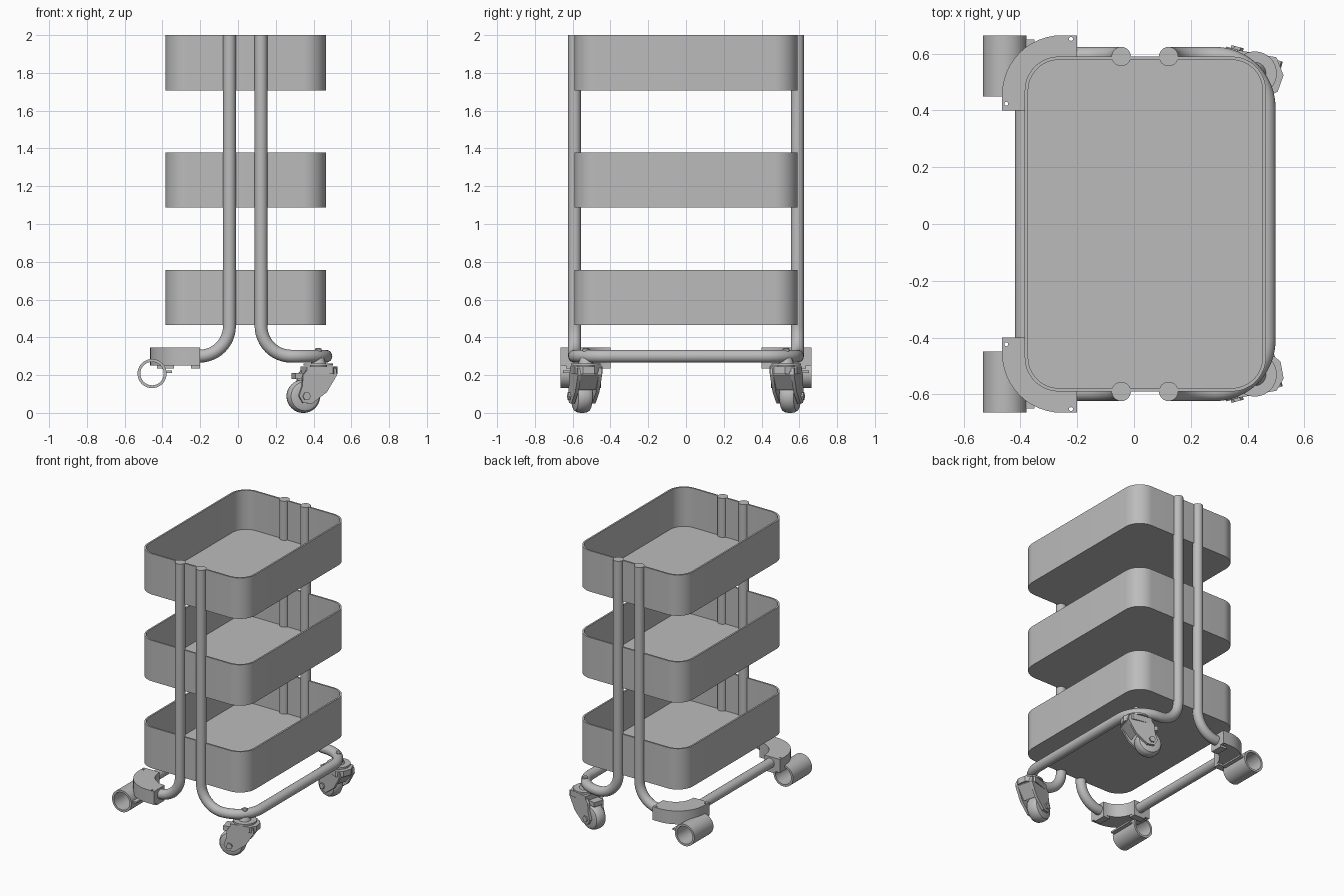
import bpy, bmesh
from math import cos, sin, pi, radians
from mathutils import Matrix, Vector

cube = bpy.data.objects.get("Cube")
if cube:
    bpy.data.objects.remove(cube)

GREY = (0.5, 0.5, 0.5, 1)
metal = bpy.data.materials.new("grey_metal")
metal.use_nodes = True
metal.diffuse_color = GREY
metal.node_tree.nodes["Principled BSDF"].inputs["Base Color"].default_value = GREY

TOP, RAIL_Z, SIDE_Y, TUBE_R = 2.0, 0.30, 0.59, 0.034
UPRIGHT = Matrix.Rotation(pi / 2, 4, 'X')   # turns a flat outline to stand up


def finish(name, bm, matrix=None):
    if matrix is not None:
        bm.transform(matrix)
    bmesh.ops.recalc_face_normals(bm, faces=bm.faces)
    mesh = bpy.data.meshes.new(name)
    bm.to_mesh(mesh)
    bm.free()
    mesh.materials.append(metal)
    obj = bpy.data.objects.new(name, mesh)
    bpy.context.collection.objects.link(obj)
    return obj


def stack(name, loops, cap=True, matrix=None):
    """Bridge rings of equal length; cap the ends, or join last to first."""
    bm = bmesh.new()
    rings = [[bm.verts.new(p) for p in loop] for loop in loops]
    n = len(rings[0])
    pairs = list(zip(rings, rings[1:]))
    if not cap:
        pairs.append((rings[-1], rings[0]))
    for a, b in pairs:
        for i in range(n):
            j = (i + 1) % n
            bm.faces.new((a[i], a[j], b[j], b[i]))
    if cap:
        bm.faces.new(rings[0])
        bm.faces.new(rings[-1])
    return finish(name, bm, matrix)


def prism(name, outline, lo, hi, matrix=None):
    return stack(name, [[(x, y, z) for x, y in outline] for z in (lo, hi)], True, matrix)


def lathe(name, profile, cap=True, matrix=None, n=40):
    loops = [[(r * cos(2 * pi * i / n), r * sin(2 * pi * i / n), h) for i in range(n)]
             for r, h in profile]
    return stack(name, loops, cap, matrix)


def box(name, x, y, z, matrix=None):
    return prism(name, [(x[0], y[0]), (x[1], y[0]), (x[1], y[1]), (x[0], y[1])], *z, matrix)


def arc(cx, cy, r, start, end, n=12):
    return [(cx + r * cos(radians(start + (end - start) * i / n)),
             cy + r * sin(radians(start + (end - start) * i / n))) for i in range(n + 1)]


def rounded_rect(x0, x1, y0, y1, r):
    return (arc(x1 - r, y1 - r, r, 0, 90) + arc(x0 + r, y1 - r, r, 90, 180)
            + arc(x0 + r, y0 + r, r, 180, 270) + arc(x1 - r, y0 + r, r, 270, 360))


def tube(name, corners, radii):
    """Round pipe through right-angled corners with filleted bends."""
    pts = [Vector(p) for p in corners]
    path = [pts[0]]
    for prev, p, nxt, r in zip(pts, pts[1:], pts[2:], radii):
        a, b = (prev - p).normalized(), (nxt - p).normalized()
        centre = p + (a + b) * r
        for i in range(13):
            t = pi / 2 * i / 12
            path.append(centre - b * r * cos(t) - a * r * sin(t))
    path.append(pts[-1])
    # Sweep a ring along the path with a frame carried from point to point
    loops, normal = [], Vector((1, 0, 0))
    for i, p in enumerate(path):
        d = (path[min(i + 1, len(path) - 1)] - path[max(i - 1, 0)]).normalized()
        normal = (normal - d * normal.dot(d)).normalized()
        side = d.cross(normal)
        loops.append([p + (normal * cos(2 * pi * k / 24) + side * sin(2 * pi * k / 24)) * TUBE_R
                      for k in range(24)])
    return stack(name, loops)


# Three open trays
for name, z0, z1 in (("bottom", 0.465, 0.757), ("middle", 1.087, 1.379), ("top", 1.708, TOP)):
    def ring(inset, z):
        outline = rounded_rect(-0.385 + inset, 0.465 - inset,
                               -SIDE_Y + inset, SIDE_Y - inset, 0.12 - inset)
        return [(x, y, z) for x, y in outline]
    stack(name + "_tray", [ring(0, z0), ring(0, z1), ring(0.012, z1), ring(0.012, z0 + 0.012)])

# Two bent tube frames, each with a pair of uprights and a base rail
for name, x_post, x_rail in (("left_frame", 0.122, 0.465), ("right_frame", -0.045, -0.385)):
    tube(name, [(x_post, -SIDE_Y, TOP), (x_post, -SIDE_Y, RAIL_Z), (x_rail, -SIDE_Y, RAIL_Z),
                (x_rail, SIDE_Y, RAIL_Z), (x_post, SIDE_Y, RAIL_Z), (x_post, SIDE_Y, TOP)],
         (0.16, 0.18, 0.18, 0.16))


def bracket(tag, s):
    flip = Matrix.Diagonal((1, s, 1, 1))
    # Corner clamp hugging the bend
    outline = ([(-0.2, 0.665)] + arc(-0.255, 0.455, 0.21, 90, 180)
               + [(-0.465, 0.4), (-0.34, 0.4)] + arc(-0.205, 0.41, 0.135, 180, 90) + [(-0.2, 0.545)])
    clamp = prism(tag + "_corner_clamp", outline, 0.25, 0.345, flip)
    # Two small screw holes
    for x, y in ((-0.222, 0.652), (-0.45, 0.424)):
        cutter = lathe("hole_cutter", [(0.007, 0.2), (0.007, 0.4)], True,
                       flip @ Matrix.Translation((x, y, 0)), 12)
        cutter.hide_render = True
        mod = clamp.modifiers.new("hole", 'BOOLEAN')
        mod.object, mod.solver = cutter, 'EXACT'
        bpy.context.view_layer.objects.active = clamp
        bpy.ops.object.modifier_apply(modifier=mod.name)
        bpy.data.objects.remove(cutter)
    # Clamp jaws under each end
    box(tag + "_side_jaw", (-0.25, -0.2), (0.545, 0.635), (0.235, 0.28), flip)
    box(tag + "_rail_jaw", (-0.43, -0.34), (0.4, 0.45), (0.235, 0.28), flip)
    # Open sleeve beside the clamp, with its locking tab
    lathe(tag + "_sleeve", [(0.077, 0.45), (0.077, 0.665), (0.062, 0.665), (0.062, 0.45)], False,
          flip @ Matrix.Translation((-0.455, 0, 0.208)) @ Matrix.Rotation(-pi / 2, 4, 'X'))
    box(tag + "_sleeve_tab", (-0.39, -0.35), (0.47, 0.65), (0.212, 0.224), flip)


def caster(tag, s):
    # Local frame: x forward, y across, z up, with the swivel at the origin
    place = Matrix.Translation((0.425, 0.53 * s, 0)) @ Matrix.Rotation(-0.26 * s, 4, 'Z')
    across = place @ UPRIGHT
    axle = place @ Matrix.Translation((-0.082, 0, 0.088)) @ UPRIGHT
    # Swivel bearing and bolt head
    lathe(tag + "_swivel", [(0.045, 0.235), (0.045, 0.25), (0.078, 0.25), (0.078, 0.262),
                            (0.04, 0.262), (0.03, 0.29)], True, place)
    lathe(tag + "_bolt", [(0.018, 0.32), (0.018, 0.338), (0.012, 0.343)], True, place, 20)
    # Fork: two cheeks, a pointed hood and a brake tab
    cheek = [(-0.1, 0.2), (-0.07, 0.238), (0.08, 0.238), (0.085, 0.2), (0.03, 0.11),
             (-0.05, 0.05), (-0.1, 0.052), (-0.122, 0.09), (-0.105, 0.14)]
    for side, w in (("inner", -0.057), ("outer", 0.057)):
        prism(f"{tag}_{side}_cheek", cheek, w - 0.009, w + 0.009, across)
    prism(tag + "_hood", [(-0.08, -0.065), (0.06, -0.075), (0.095, -0.04), (0.1, 0.02),
                          (0.06, 0.075), (-0.08, 0.065)], 0.205, 0.246, place)
    prism(tag + "_fork_front", [(0.015, 0.12), (0.085, 0.2), (0.085, 0.22), (0.015, 0.22)],
          -0.05, 0.05, across)
    box(tag + "_brake", (-0.135, -0.08), (-0.04, 0.04), (0.18, 0.212), place)
    # Wheel with rounded tread, and its axle bolt
    half = [(0.088, 0.01), (0.085, 0.026), (0.077, 0.038), (0.062, 0.044), (0.03, 0.044)]
    lathe(tag + "_wheel", [(r, -h) for r, h in reversed(half)] + half, True, axle)
    lathe(tag + "_axle_bolt", [(0.022, -0.076), (0.022, 0.076)], True, axle, 6)


for tag, s in (("front", -1), ("back", 1)):
    bracket(tag, s)
    caster(tag, s)

# Smooth the rounded parts and keep the edges crisp
bpy.ops.object.select_all(action='DESELECT')
for obj in bpy.context.collection.objects:
    if obj.type == 'MESH':
        obj.select_set(True)
        bpy.context.view_layer.objects.active = obj
bpy.ops.object.shade_smooth_by_angle(angle=radians(32))
